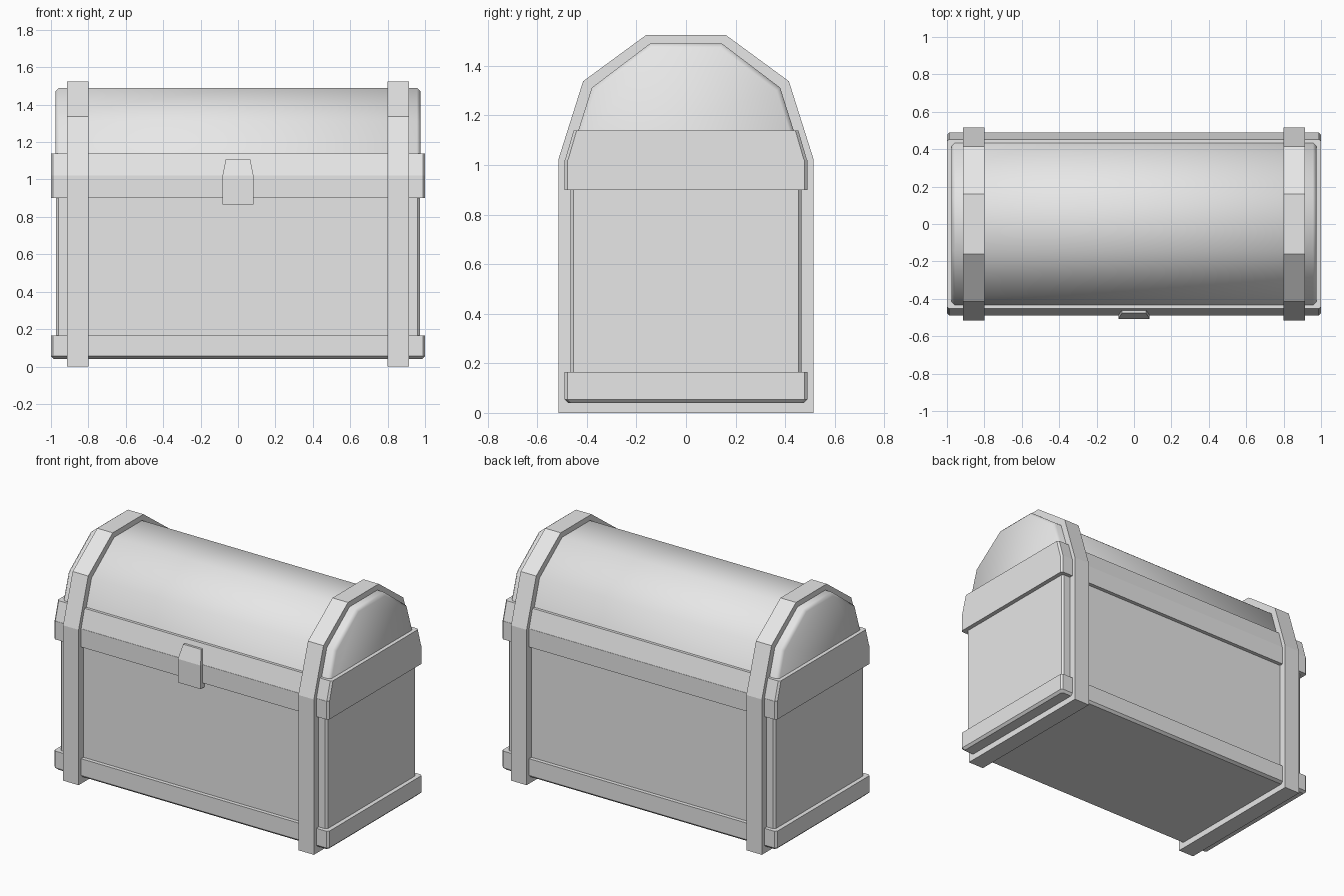
import bpy, bmesh, math

if "Cube" in bpy.data.objects:
    bpy.data.objects.remove(bpy.data.objects["Cube"])

grey = bpy.data.materials.new("plain_grey")
grey.diffuse_color = (0.8, 0.8, 0.8, 1)
grey.use_nodes = True
grey.node_tree.nodes["Principled BSDF"].inputs["Base Color"].default_value = grey.diffuse_color


def finish(name, bm, smooth=None):
    bmesh.ops.recalc_face_normals(bm, faces=bm.faces)
    mesh = bpy.data.meshes.new(name)
    bm.to_mesh(mesh)
    bm.free()
    mesh.materials.append(grey)
    ob = bpy.data.objects.new(name, mesh)
    bpy.context.collection.objects.link(ob)
    if smooth:
        bpy.ops.object.select_all(action='DESELECT')
        ob.select_set(True)
        bpy.context.view_layer.objects.active = ob
        bpy.ops.object.shade_smooth_by_angle(angle=math.radians(smooth))
    return ob


def loft(name, rings, smooth=None):
    """Closed skin through a list of equal-length point rings."""
    bm = bmesh.new()
    loops = [[bm.verts.new(p) for p in ring] for ring in rings]
    n = len(loops[0])
    for a, b in zip(loops, loops[1:]):
        for i in range(n):
            j = (i + 1) % n
            bm.faces.new((a[i], a[j], b[j], b[i]))
    bm.faces.new(loops[0])
    bm.faces.new(loops[-1])
    return finish(name, bm, smooth)


def slab_ring(z, hx, hy, c=0.012):
    """Rectangle at height z with chamfered corners."""
    quarter = [(hx, hy - c), (hx - c, hy)]
    pts = quarter + [(-x, y) for x, y in reversed(quarter)]
    return [(x, y, z) for x, y in pts + [(-x, -y) for x, y in pts]]


def arch(half):
    """Mirror a half outline of (y, z) points."""
    return half + [(-y, z) for y, z in reversed(half)]


# Chest body
loft("body", [slab_ring(0.04, 0.972, 0.465), slab_ring(1.02, 0.972, 0.465)])

# Rims around the base, the body's top and the lid
loft("base_rim", [slab_ring(0.04, 0.985, 0.475), slab_ring(0.055, 1.0, 0.49),
                  slab_ring(0.165, 1.0, 0.49)], 30)
loft("body_rim", [slab_ring(0.90, 1.0, 0.49), slab_ring(1.02, 1.0, 0.49)], 30)
loft("lid_rim", [slab_ring(1.02, 1.0, 0.488), slab_ring(1.14, 1.0, 0.453)], 30)

# Domed lid with bevelled ends
outer = arch([(0.472, 1.02), (0.38, 1.312), (0.145, 1.49)])
inner = arch([(0.455, 1.02), (0.365, 1.30), (0.138, 1.472)])
loft("lid", [[(x, y, z) for y, z in prof] for x, prof in
             ((-0.975, inner), (-0.957, outer), (0.957, outer), (0.975, inner))], 50)

# Two straps wrapping the whole chest
strap = arch([(0.515, 0.0), (0.515, 1.022), (0.415, 1.338), (0.16, 1.525)])
for side, name in ((-1, "left_strap"), (1, "right_strap")):
    loft(name, [[(side * x, y, z) for y, z in strap] for x in (0.80, 0.913)])

# Front clasp, tapering towards its top
loft("clasp", [[(-w, -0.44, z), (w, -0.44, z), (w, y, z), (-w, y, z)]
               for z, w, y in ((0.865, 0.083, -0.507), (1.02, 0.083, -0.507),
                               (1.11, 0.065, -0.477))])
